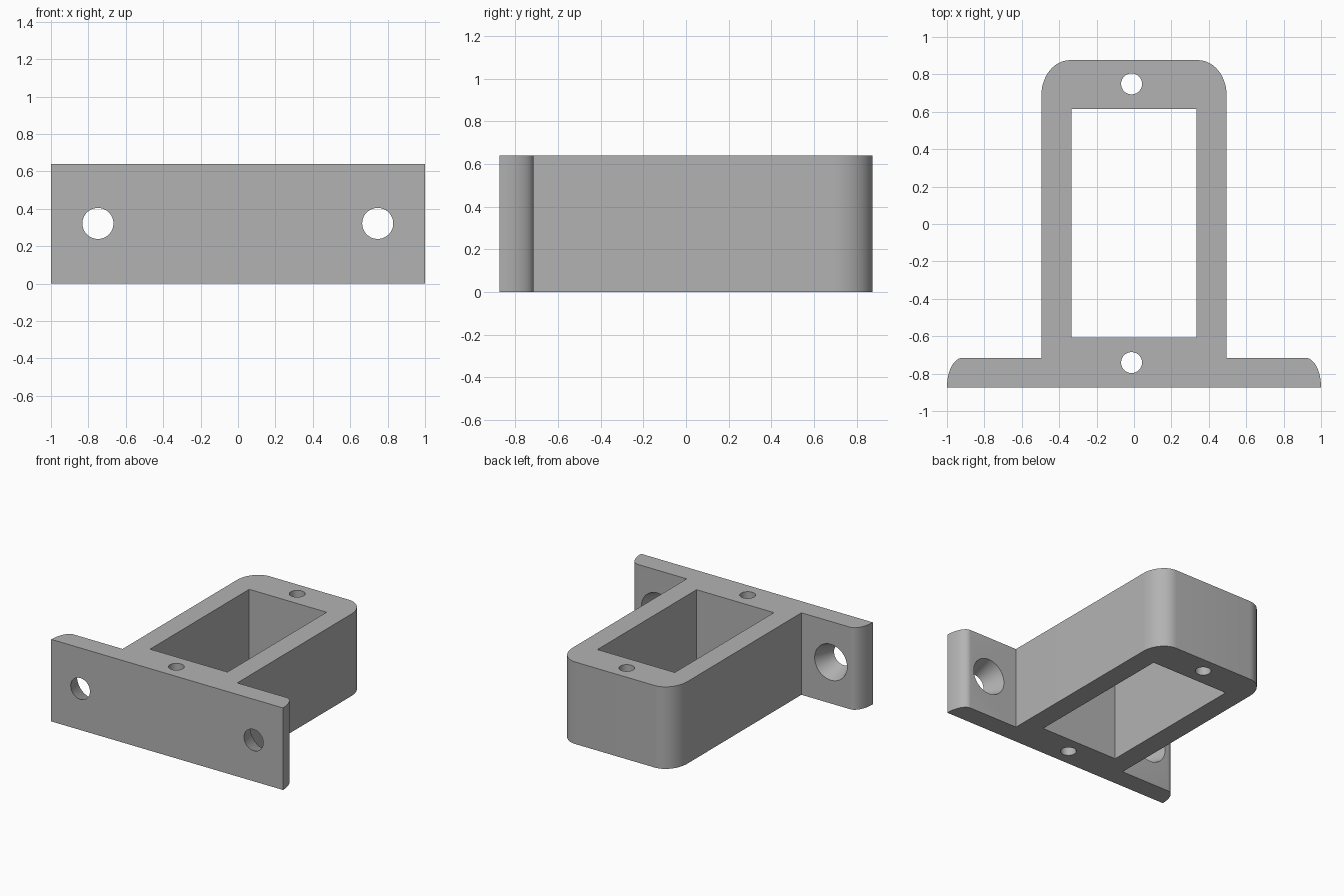
import bpy, bmesh, math
from math import pi, cos, sin
from mathutils import Matrix, Vector

cube = bpy.data.objects.get("Cube")
if cube:
    bpy.data.objects.remove(cube, do_unlink=True)

HEIGHT = 0.64
FRONT, BACK = -0.874, 0.876
FLANGE_BACK = -0.716

grey = bpy.data.materials.new("plain_grey")
grey.use_nodes = True
grey.diffuse_color = (0.45, 0.45, 0.45, 1)
grey.node_tree.nodes["Principled BSDF"].inputs["Base Color"].default_value = grey.diffuse_color


def add_object(name, bm):
    bmesh.ops.recalc_face_normals(bm, faces=bm.faces)
    mesh = bpy.data.meshes.new(name)
    bm.to_mesh(mesh)
    bm.free()
    mesh.materials.append(grey)
    obj = bpy.data.objects.new(name, mesh)
    bpy.context.collection.objects.link(obj)
    return obj


def quarter(cx, cy, rx, ry, steps=14):
    """Quarter ellipse from the +x side round to the +y side."""
    return [(cx + rx * cos(pi / 2 * i / steps), cy + ry * sin(pi / 2 * i / steps))
            for i in range(steps + 1)]


def cone_cutter(name, location, r_low, r_high, depth, rotation=Matrix()):
    bm = bmesh.new()
    bmesh.ops.create_cone(bm, cap_ends=True, segments=48, radius1=r_low, radius2=r_high,
                          depth=depth, matrix=Matrix.Translation(location) @ rotation)
    return add_object(name, bm)


# Bracket body: mirrored T outline with rounded flange tips and rounded back corners
half = quarter(0.918, FRONT, 0.082, FLANGE_BACK - FRONT)
half += [(0.495, FLANGE_BACK)]
half += quarter(0.342, 0.69, 0.153, BACK - 0.69)
outline = half + [(-x, y) for x, y in reversed(half)]
bm = bmesh.new()
base = bm.faces.new([bm.verts.new((x, y, 0)) for x, y in outline])
top = bmesh.ops.extrude_face_region(bm, geom=[base])
bmesh.ops.translate(bm, vec=(0, 0, HEIGHT),
                    verts=[v for v in top["geom"] if isinstance(v, bmesh.types.BMVert)])
bracket = add_object("bracket", bm)

# Rectangular window through the body
bm = bmesh.new()
bmesh.ops.create_cube(bm, size=1, matrix=Matrix.Translation((0, 0.004, HEIGHT / 2))
                      @ Matrix.Diagonal((0.668, 1.222, 2, 1)))
cutters = [add_object("window_cutter", bm)]

# Vertical pin holes
for name, y in (("front", -0.741), ("back", 0.749)):
    cutters.append(cone_cutter(name + "_pin_cutter", Vector((-0.013, y, HEIGHT / 2)),
                               0.056, 0.056, 2))

# Countersunk screw holes, widening towards the back of the flange
depth = FLANGE_BACK - FRONT
r_front, r_back, over = 0.083, 0.14, 0.02
slope = (r_back - r_front) / depth
for name, x in (("left", 0.747), ("right", -0.749)):
    cutters.append(cone_cutter(name + "_screw_cutter",
                               Vector((x, (FRONT + FLANGE_BACK) / 2, 0.322)),
                               r_front - slope * over, r_back + slope * over,
                               depth + 2 * over, Matrix.Rotation(-pi / 2, 4, "X")))

# Cut everything and tidy up
bpy.ops.object.select_all(action="DESELECT")
bpy.context.view_layer.objects.active = bracket
bracket.select_set(True)
for cutter in cutters:
    cutter.hide_render = True
    mod = bracket.modifiers.new(cutter.name, "BOOLEAN")
    mod.operation, mod.solver, mod.object = "DIFFERENCE", "EXACT", cutter
    bpy.ops.object.modifier_apply(modifier=mod.name)
    bpy.data.objects.remove(cutter, do_unlink=True)
bpy.ops.object.shade_smooth_by_angle(angle=math.radians(30))
